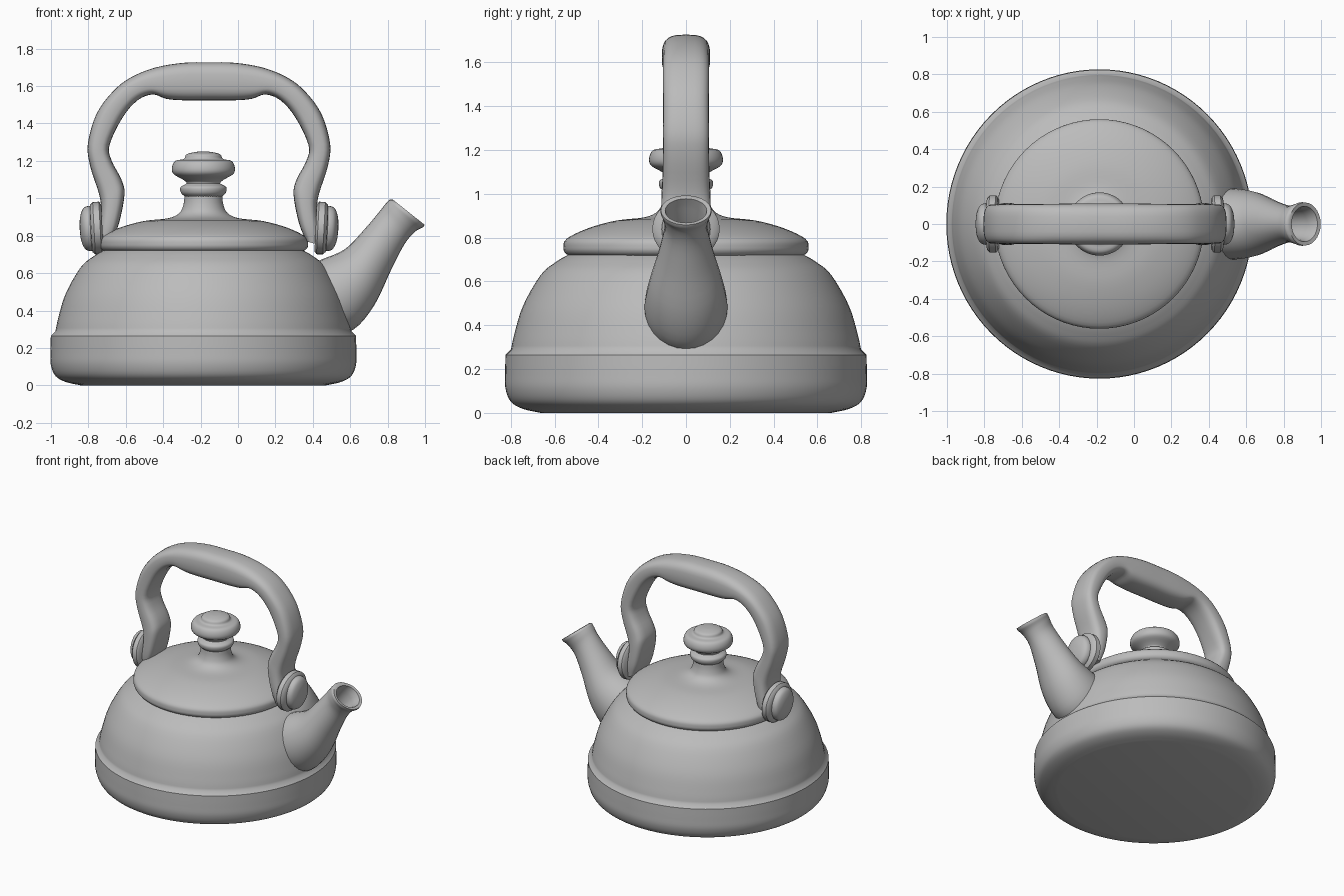
import bpy, bmesh, math
from mathutils import Vector, Matrix

if "Cube" in bpy.data.objects:
    bpy.data.objects.remove(bpy.data.objects["Cube"], do_unlink=True)

grey = bpy.data.materials.new("plain grey")
grey.use_nodes = True
grey.diffuse_color = (0.5, 0.5, 0.5, 1)
grey.node_tree.nodes["Principled BSDF"].inputs["Base Color"].default_value = grey.diffuse_color

BODY_X = -0.185      # axis of the pot and lid
HANDLE_X = -0.155    # symmetry line of the handle


def smooth(points, steps=4):
    """Catmull-Rom curve through points of any dimension."""
    p = [Vector(q) for q in points]
    p = [2 * p[0] - p[1]] + p + [2 * p[-1] - p[-2]]
    out = []
    for a, b, c, d in zip(p, p[1:], p[2:], p[3:]):
        for i in range(steps):
            t = i / steps
            out.append(0.5 * (2 * b + (c - a) * t + (2 * a - 5 * b + 4 * c - d) * t ** 2
                              + (3 * b - a - 3 * c + d) * t ** 3))
    return out + [p[-2]]


def make(name, rings, caps=(False, False), angle=40):
    """Skin a list of equal closed rings."""
    bm = bmesh.new()
    loops = [[bm.verts.new(co) for co in ring] for ring in rings]
    n = len(loops[0])
    for a, b in zip(loops, loops[1:]):
        for i in range(n):
            j = (i + 1) % n
            bm.faces.new((a[i], a[j], b[j], b[i]))
    for cap, loop in zip(caps, (loops[0], loops[-1])):
        if cap:
            bm.faces.new(loop)
    bmesh.ops.remove_doubles(bm, verts=bm.verts, dist=1e-5)
    bmesh.ops.recalc_face_normals(bm, faces=bm.faces)
    mesh = bpy.data.meshes.new(name)
    bm.to_mesh(mesh)
    bm.free()
    mesh.materials.append(grey)
    ob = bpy.data.objects.new(name, mesh)
    bpy.context.collection.objects.link(ob)
    bpy.ops.object.select_all(action='DESELECT')
    ob.select_set(True)
    bpy.context.view_layer.objects.active = ob
    bpy.ops.object.shade_smooth_by_angle(angle=math.radians(angle))
    return ob


def lathe(name, profile, matrix, sides=72, caps=(True, True)):
    turns = [math.tau * i / sides for i in range(sides)]
    return make(name, [[matrix @ Vector((r * math.cos(t), r * math.sin(t), z)) for t in turns]
                       for r, z in profile], caps)


def loft(stations, power=1.0, sides=28):
    """Rings from (upper x, z, lower x, z, half width) stations."""
    def bend(v):
        return math.copysign(abs(v) ** power, v)
    rings = []
    for ux, uz, lx, lz, half in stations:
        mid = Vector((ux + lx, 0, uz + lz)) / 2
        arm = Vector((ux - lx, 0, uz - lz)) / 2
        rings.append([mid + arm * bend(math.cos(t)) + Vector((0, half * bend(math.sin(t)), 0))
                      for t in (math.tau * i / sides for i in range(sides))])
    return rings


# Pot: rounded foot band, step, then the dome
pot_axis = Matrix.Translation((BODY_X, 0, 0)) @ Matrix.Diagonal((0.995, 1.005, 1, 1))
foot = smooth([(0.66, 0), (0.74, 0.018), (0.795, 0.05), (0.82, 0.11), (0.822, 0.18), (0.82, 0.265)])
dome = smooth([(0.795, 0.29), (0.78, 0.36), (0.74, 0.49), (0.66, 0.63), (0.59, 0.69), (0.53, 0.725)])
lathe("pot_body", foot + dome, pot_axis, 96)

# Lid with rolled rim, flowing up into the turned knob
lid_axis = Matrix.Translation((BODY_X, 0, 0))
lid = smooth([(0.53, 0.715), (0.552, 0.73), (0.56, 0.755), (0.545, 0.795), (0.45, 0.842),
              (0.32, 0.878), (0.19, 0.893), (0.13, 0.92), (0.107, 0.965), (0.10, 1.02)])
lathe("lid", lid, lid_axis)
knob = smooth([(0.10, 1.01), (0.12, 1.03), (0.122, 1.06), (0.09, 1.08), (0.11, 1.10), (0.16, 1.13),
               (0.168, 1.165), (0.15, 1.20), (0.105, 1.21), (0.09, 1.235), (0.04, 1.248), (0, 1.25)])
lathe("lid_knob", knob, lid_axis, 48, (True, False))

# Spout: outer skin, rolled lip and inner lining
spout = smooth([(0.34, 0.62, 0.48, 0.26, 0.18), (0.44, 0.67, 0.62, 0.30, 0.19),
                (0.57, 0.727, 0.73, 0.43, 0.17), (0.676, 0.834, 0.82, 0.62, 0.125),
                (0.757, 0.93, 0.89, 0.754, 0.098), (0.79, 0.972, 0.945, 0.82, 0.106),
                (0.81, 0.993, 0.99, 0.845, 0.117)])
lip = [(0.828, 0.993, 0.998, 0.858, 0.115), (0.843, 0.978, 0.981, 0.868, 0.095)]
lining = smooth([(0.82, 0.952, 0.945, 0.85, 0.085), (0.765, 0.88, 0.86, 0.76, 0.078),
                 (0.69, 0.79, 0.79, 0.66, 0.08)])
make("spout", loft(spout + lip + lining), (True, True), 50)

# Carrying handle: half of the arch mirrored, thicker at the grip
half = [(0.14, 1.724, 0.14, 1.524, 0.11), (0.29, 1.698, 0.23, 1.532, 0.108),
        (0.42, 1.645, 0.30, 1.555, 0.106), (0.515, 1.57, 0.38, 1.525, 0.106),
        (0.602, 1.45, 0.46, 1.435, 0.105), (0.648, 1.29, 0.532, 1.285, 0.105),
        (0.635, 1.17, 0.52, 1.20, 0.105), (0.59, 1.03, 0.468, 1.10, 0.108),
        (0.578, 0.95, 0.452, 1.02, 0.112), (0.59, 0.83, 0.48, 0.87, 0.112),
        (0.59, 0.75, 0.52, 0.77, 0.10)]
mirrored = [(-a, b, -c, d, w) for a, b, c, d, w in reversed(half)]
arch = smooth(mirrored + [(0, 1.727, 0, 1.524, 0.11)] + half)
arch = [(a + HANDLE_X, b, c + HANDLE_X, d, w) for a, b, c, d, w in arch]
make("handle", loft(arch, 0.65), (True, True), 50)

# Hinge plates and domed buttons on both sides
for side, label in ((1, "left"), (-1, "right")):
    hinge = (Matrix.Translation((HANDLE_X + side * 0.57, 0, 0.842))
             @ Matrix.Rotation(side * math.radians(90 + 3), 4, 'Y'))
    plate = [(0.13, 0), (0.145, 0.012), (0.145, 0.045), (0.13, 0.06), (0.1, 0.065)]
    lathe(label + "_hinge_plate", plate, hinge @ Matrix.Diagonal((0.97, 1.06, 1, 1)), 32)
    button = smooth([(0.118, 0.05), (0.12, 0.075), (0.105, 0.1), (0.06, 0.117), (0, 0.122)])
    lathe(label + "_hinge_button", button, hinge @ Matrix.Diagonal((1, 0.92, 1, 1)), 32, (True, False))
